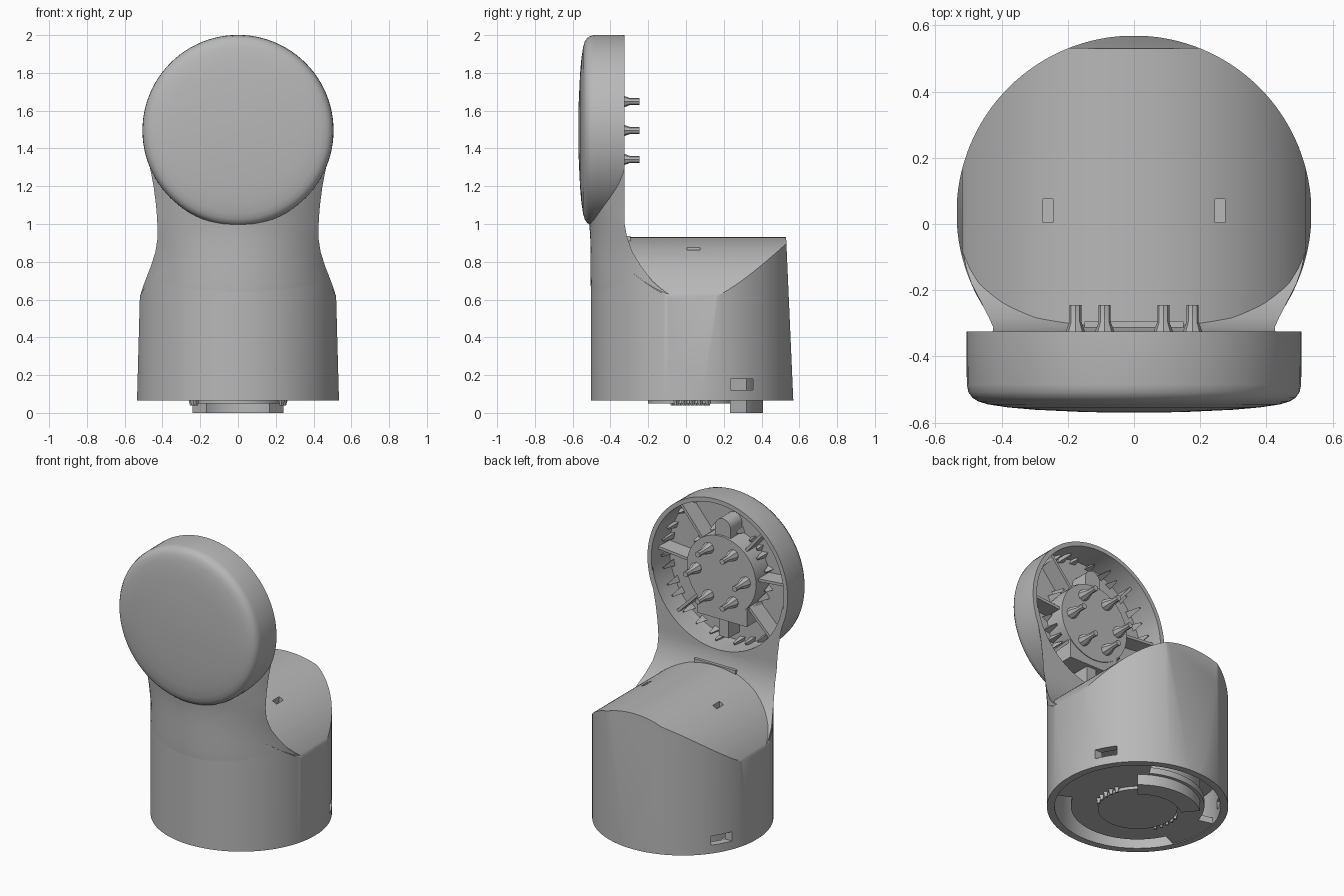
import bpy, bmesh, math, random
from math import sin, cos, pi, radians, sqrt

random.seed(4)
if "Cube" in bpy.data.objects:
    bpy.data.objects.remove(bpy.data.objects["Cube"])

grey = bpy.data.materials.new("plain grey")
grey.use_nodes = True
COLOUR = (0.48, 0.48, 0.48, 1)
grey.diffuse_color = COLOUR
grey.node_tree.nodes["Principled BSDF"].inputs["Base Color"].default_value = COLOUR

JOINT_Z = 1.495   # height of the joint axis
BACK_Y = -0.325   # flat rear face of the joint
FLOOR_Y = -0.50   # bottom of the joint cavity
BASE_Y = 0.033    # centre of the drum


def loft(name, rings):
    """Solid skinned through closed rings, capped at both ends."""
    bm = bmesh.new()
    rows = [[bm.verts.new(p) for p in ring] for ring in rings]
    n = len(rows[0])
    for a, b in zip(rows, rows[1:]):
        for i in range(n):
            j = (i + 1) % n
            bm.faces.new((a[i], a[j], b[j], b[i]))
    bm.faces.new(rows[0])
    bm.faces.new(rows[-1])
    bmesh.ops.recalc_face_normals(bm, faces=bm.faces)
    mesh = bpy.data.meshes.new(name)
    bm.to_mesh(mesh)
    bm.free()
    mesh.materials.append(grey)
    ob = bpy.data.objects.new(name, mesh)
    bpy.context.collection.objects.link(ob)
    return ob


def ring_z(r, z, n=96):
    return [(r * cos(2 * pi * i / n), BASE_Y + r * sin(2 * pi * i / n), z) for i in range(n)]


def ring_y(r, y, cx=0.0, cz=JOINT_Z, n=96, turn=0.0):
    return [(cx + r * cos(2 * pi * i / n + turn), y, cz + r * sin(2 * pi * i / n + turn))
            for i in range(n)]


def box(name, x0, x1, y0, y1, z0, z1):
    return loft(name, [[(x0, y0, z), (x1, y0, z), (x1, y1, z), (x0, y1, z)] for z in (z0, z1)])


def sector(name, r0, r1, a0, a1, z0, z1, steps=24):
    rings = []
    for i in range(steps + 1):
        a = radians(a0 + (a1 - a0) * i / steps)
        rings.append([(r * cos(a), BASE_Y + r * sin(a), z)
                      for r, z in ((r0, z0), (r1, z0), (r1, z1), (r0, z1))])
    return loft(name, rings)


def cut(ob, tool, operation="DIFFERENCE"):
    mod = ob.modifiers.new("cut", "BOOLEAN")
    mod.operation, mod.object, mod.solver = operation, tool, "EXACT"
    bpy.context.view_layer.objects.active = ob
    bpy.ops.object.modifier_apply(modifier=mod.name)
    bpy.data.objects.remove(tool)


# Base: drum with drafted sides, a sloping back and an arched top
base = loft("base_drum", [ring_z(0.536, 0.065, 128), ring_z(0.536, 1.0, 128)])
arch = []
for i in range(65):
    a = radians(28.3 + 123.4 * i / 64)
    arch.append((0.59 * cos(a), 0.34 + 0.59 * sin(a)))
arch += [(-0.537, -0.02), (0.537, -0.02)]
cut(base, loft("arch_tool", [[(x, -0.8, z) for x, z in arch],
                             [(x, 0.571 - 0.044 * z, z) for x, z in arch]]), "INTERSECT")
cut(base, loft("hollow_tool", [ring_z(0.495, -0.1), ring_z(0.485, 0.3)]))
cut(base, box("slot_tool", -0.7, 0.7, 0.235, 0.355, 0.12, 0.18))
for s in (-1, 1):
    cut(base, box("notch_tool", s * 0.26 - 0.015, s * 0.26 + 0.015, 0.005, 0.075, 0.84, 1.0))

# Neck: curved front, flat back, flaring down into the drum
rings = []
for z, w, back, front in (
        (0.54, 0.505, -0.06, -0.49), (0.62, 0.518, -0.08, -0.502), (0.66, 0.506, -0.135, -0.504),
        (0.7, 0.491, -0.18, -0.505), (0.78, 0.46, -0.24, -0.506), (0.85, 0.438, -0.283, -0.506),
        (0.93, 0.425, -0.312, -0.507), (1.0, 0.427, BACK_Y, -0.512), (1.05, 0.43, BACK_Y, -0.52),
        (1.1, 0.434, BACK_Y, -0.528), (1.2, 0.447, BACK_Y, -0.53), (1.32, 0.47, BACK_Y, -0.525),
        (1.45, 0.47, BACK_Y, -0.52)):
    sag = back - front
    R = (w * w + sag * sag) / (2 * sag)
    xs = [w * sin(pi / 2 * i / 20) for i in range(-20, 21)]
    rings.append([(x, front + R - sqrt(R * R - x * x), z) for x in xs])
neck = loft("neck", rings)
cut(neck, loft("neck_tool", [ring_y(0.472, FLOOR_Y - 0.003), ring_y(0.472, 0.0)]))
box("neck_ledge", -0.15, 0.15, -0.34, -0.295, 0.90, 0.936)

# Joint cup: domed front, open at the back
loft("joint_cup", [ring_y(r, y) for r, y in (
    (0.02, -0.57), (0.15, -0.568), (0.3, -0.561), (0.38, -0.554), (0.44, -0.545),
    (0.47, -0.536), (0.488, -0.525), (0.5, -0.508), (0.505, -0.485), (0.506, BACK_Y),
    (0.478, BACK_Y), (0.47, FLOOR_Y), (0.02, FLOOR_Y))])

# Inner hub with bosses
HUB_Y = -0.365
loft("hub_plate", [ring_y(0.25, FLOOR_Y - 0.01), ring_y(0.25, HUB_Y)])
for k in range(6):
    a = k * pi / 3
    x, z = 0.177 * cos(a), JOINT_Z + 0.177 * sin(a)
    loft("hub_boss", [ring_y(r, y, x, z, 8) for r, y in
                      ((0.036, HUB_Y - 0.01), (0.033, -0.335), (0.018, -0.295), (0.018, -0.245))])

# Capsule above the hub, pad and stem below it
capsule = [(0.055 * cos(pi * i / 12), 1.80 + 0.055 * sin(pi * i / 12)) for i in range(13)]
capsule += [(-0.055, 1.70), (0.055, 1.70)]
loft("hub_capsule", [[(x, y, z) for x, z in capsule] for y in (FLOOR_Y - 0.01, -0.38)])
box("hub_pad", -0.18, 0.18, FLOOR_Y - 0.01, HUB_Y - 0.005, 1.20, 1.40)
box("hub_stem", -0.035, 0.035, FLOOR_Y - 0.01, -0.39, 1.08, 1.22)

# Radial ribs across the cavity
for deg in (5, 50, 130, 175, 225, 315):
    a = radians(deg)
    u, v = (cos(a), sin(a)), (-sin(a) * 0.009, cos(a) * 0.009)
    loft("cavity_rib", [[(r * u[0] + s * v[0], y, JOINT_Z + r * u[1] + s * v[1])
                         for r, s in ((0.24, -1), (0.475, -1), (0.475, 1), (0.24, 1))]
                        for y in (FLOOR_Y - 0.01, -0.39)])

# Short jagged teeth round the cavity wall and round the hub
for radius, count, tip in ((0.455, 30, -0.39), (0.265, 24, -0.40)):
    for k in range(count):
        a = 2 * pi * (k + random.uniform(-0.2, 0.2)) / count
        x, z = radius * cos(a), JOINT_Z + radius * sin(a)
        top = tip - random.uniform(0, 0.06)
        loft("cavity_tooth", [ring_y(0.026, FLOOR_Y - 0.005, x, z, 3, a),
                              ring_y(0.008, top, x, z, 3, a)])

# Underside: floor, webs, hub and hanging arc wall
loft("floor_plate", [ring_z(0.395, 0.07), ring_z(0.395, 0.11)])
sector("floor_web", 0.38, 0.505, -25, 60, 0.07, 0.11)
sector("floor_web", 0.38, 0.505, 165, 205, 0.07, 0.11)
loft("floor_hub", [ring_z(0.235, 0.05), ring_z(0.235, 0.09)])
sector("floor_arc_wall", 0.26, 0.375, 50, 130, 0.0, 0.22)
for start in (-20, 165):
    for k in range(5):
        a = radians(start + 10 * k)
        x, y = 0.245 * cos(a), 0.245 * sin(a)
        loft("floor_tooth", [[(x + px, y + py, z) for px, py, _ in ring_z(r, 0, 4)]
                             for r, z in ((0.01, 0.04), (0.022, 0.085))])

# Smooth curved surfaces, keep edges sharp
bpy.ops.object.select_all(action="DESELECT")
for ob in bpy.context.collection.objects:
    if ob.type == "MESH" and ob.data.materials and ob.data.materials[0] == grey:
        ob.select_set(True)
        bpy.context.view_layer.objects.active = ob
bpy.ops.object.shade_smooth_by_angle(angle=radians(30))
